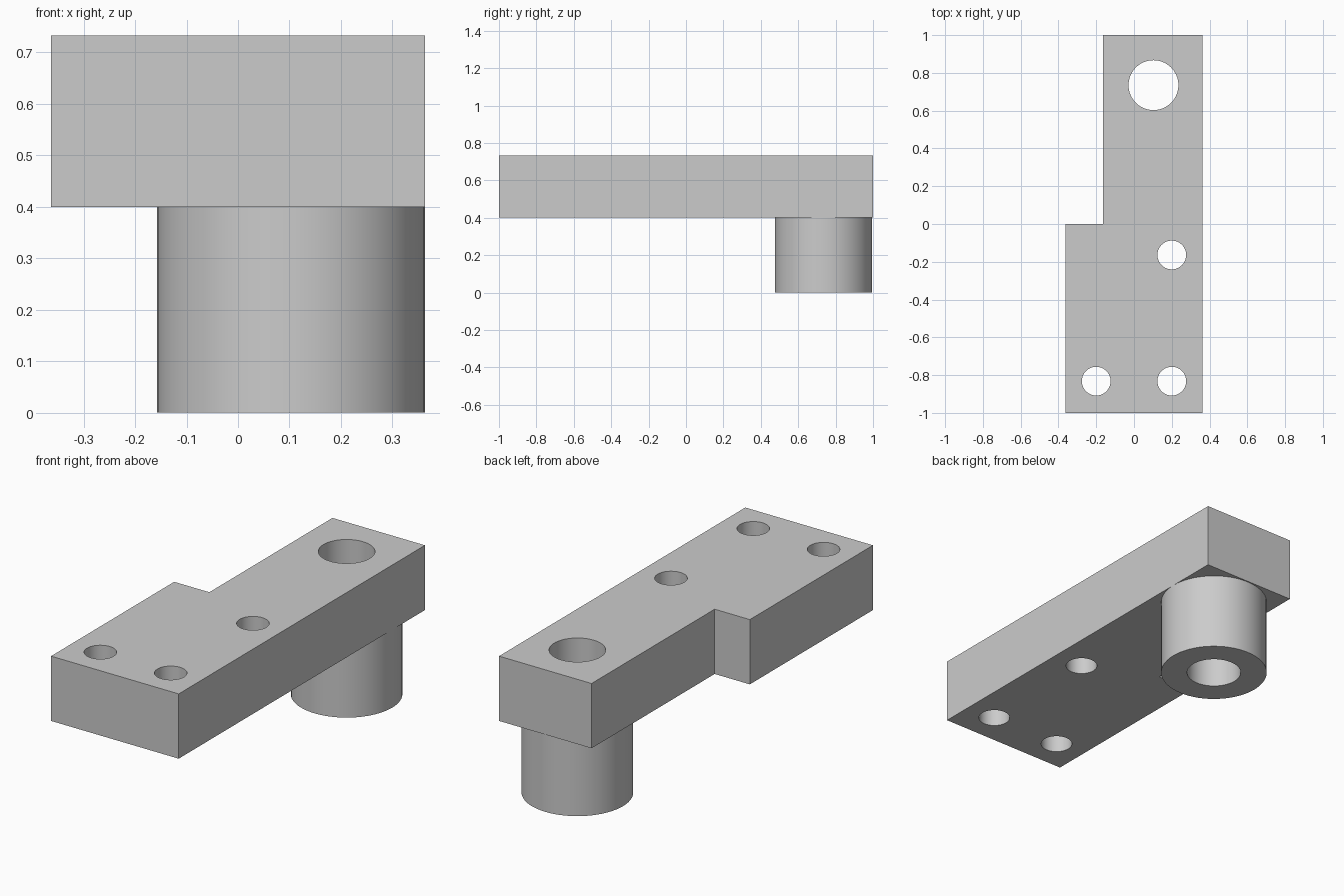
import bpy, bmesh, math

cube = bpy.data.objects.get("Cube")
if cube:
    bpy.data.objects.remove(cube, do_unlink=True)

BASE, TOP = 0.4, 0.733          # underside and top of the plate
HALF = 0.363                    # half width of the plate
BOSS = (0.103, 0.735)           # boss axis
BOSS_R, BORE_R, BOLT_R = 0.26, 0.132, 0.076
BOLTS = [(-0.2, -0.832), (0.2, -0.832), (0.2, -0.164)]
SIDES = 64

grey = bpy.data.materials.new("plain grey")
grey.use_nodes = True
colour = (0.6, 0.6, 0.6, 1)
grey.diffuse_color = colour
grey.node_tree.nodes["Principled BSDF"].inputs["Base Color"].default_value = colour


def add_object(name, bm):
    bmesh.ops.recalc_face_normals(bm, faces=bm.faces)
    mesh = bpy.data.meshes.new(name)
    bm.to_mesh(mesh)
    bm.free()
    mesh.materials.append(grey)
    obj = bpy.data.objects.new(name, mesh)
    bpy.context.collection.objects.link(obj)
    return obj


def smooth(obj):
    bpy.ops.object.select_all(action='DESELECT')
    obj.select_set(True)
    bpy.context.view_layer.objects.active = obj
    bpy.ops.object.shade_smooth_by_angle(angle=math.radians(30))


def circle(x, y, r):
    steps = [2 * math.pi * i / SIDES for i in range(SIDES)]
    return [(x + r * math.cos(a), y + r * math.sin(a)) for a in steps]


def prism(bm, outline, low, high):
    face = bm.faces.new([bm.verts.new((x, y, low)) for x, y in outline])
    new = bmesh.ops.extrude_face_region(bm, geom=[face])["geom"]
    verts = [v for v in new if isinstance(v, bmesh.types.BMVert)]
    bmesh.ops.translate(bm, verts=verts, vec=(0, 0, high - low))


# Stepped mounting plate
bm = bmesh.new()
prism(bm, [(-HALF, -1), (HALF, -1), (HALF, 1), (-0.163, 1), (-0.163, 0), (-HALF, 0)], BASE, TOP)
plate = add_object("mounting_plate", bm)

# Through holes: three bolt holes and the bore
bm = bmesh.new()
for x, y, r in [(*p, BOLT_R) for p in BOLTS] + [(*BOSS, BORE_R)]:
    prism(bm, circle(x, y, r), BASE - 0.1, TOP + 0.1)
cutter = add_object("hole_cutter", bm)
cutter.hide_render = True

cut = plate.modifiers.new("holes", 'BOOLEAN')
cut.operation = 'DIFFERENCE'
cut.solver = 'EXACT'
cut.object = cutter
bpy.context.view_layer.objects.active = plate
bpy.ops.object.modifier_apply(modifier=cut.name)
bpy.data.objects.remove(cutter, do_unlink=True)
smooth(plate)

# Hollow boss under the plate, open where it meets the underside
bm = bmesh.new()
profile = [(BOSS_R, BASE), (BOSS_R, 0), (BORE_R, 0), (BORE_R, BASE)]
rings = [[bm.verts.new((x, y, z)) for x, y in circle(*BOSS, r)] for r, z in profile]
for a, b in zip(rings, rings[1:]):
    for i in range(SIDES):
        j = (i + 1) % SIDES
        bm.faces.new((a[i], b[i], b[j], a[j]))
boss = add_object("hollow_boss", bm)
# Face the open shell outward
boss.data.update()
if boss.data.polygons[SIDES].normal.z > 0:
    boss.data.flip_normals()
smooth(boss)
